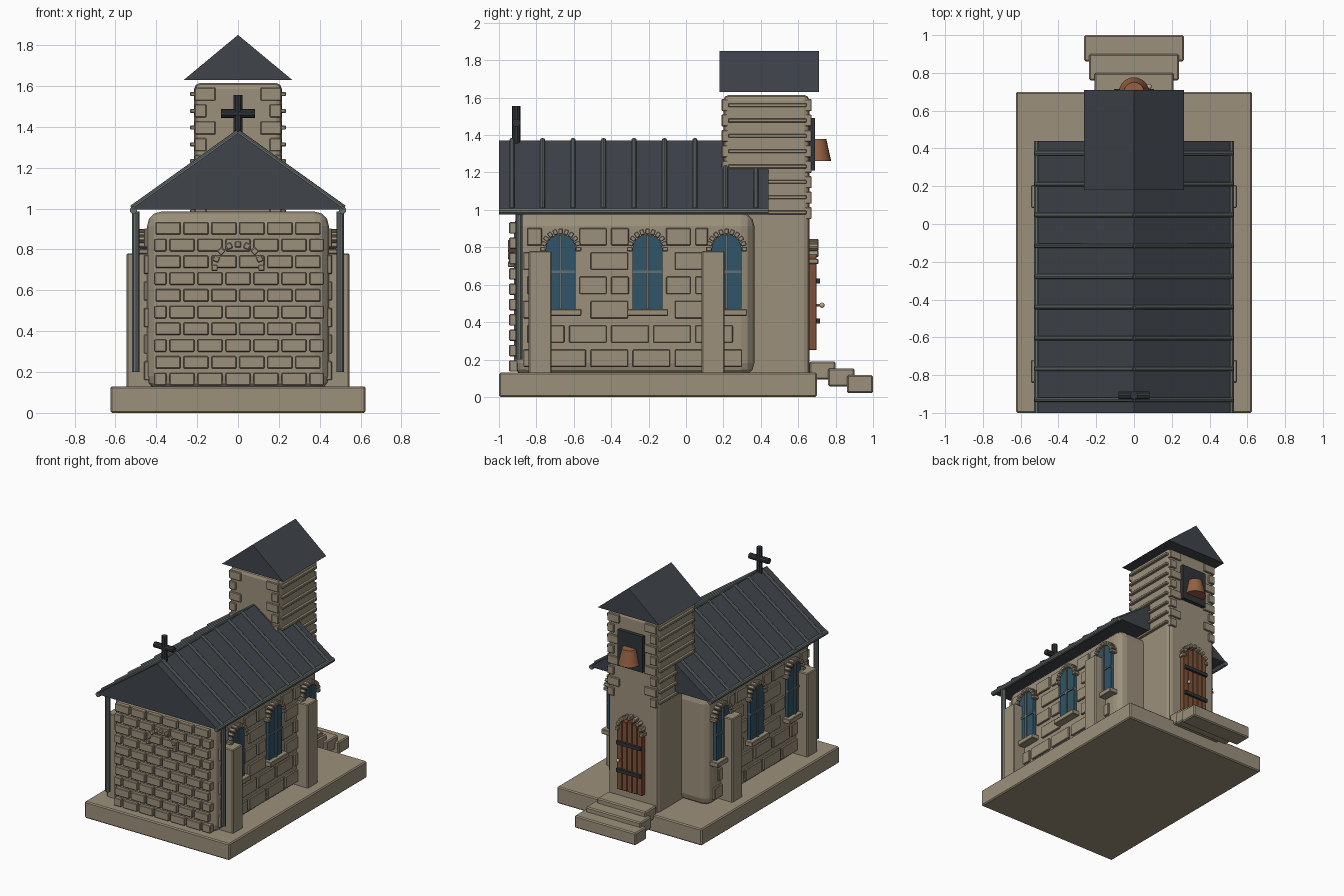
import bpy, bmesh, math
from mathutils import Matrix, Vector

cube = bpy.data.objects.get("Cube")
if cube:
    bpy.data.objects.remove(cube, do_unlink=True)


def material(name, rgb):
    m = bpy.data.materials.new(name)
    m.use_nodes = True
    m.diffuse_color = (*rgb, 1)
    m.node_tree.nodes["Principled BSDF"].inputs["Base Color"].default_value = (*rgb, 1)
    return m


STONE = material("stone", (0.33, 0.28, 0.2))
SLATE = material("slate", (0.05, 0.058, 0.07))
METAL = material("metal", (0.13, 0.16, 0.155))
IRON = material("iron", (0.03, 0.035, 0.04))
GLASS = material("glass", (0.03, 0.09, 0.14))
WOOD = material("wood", (0.21, 0.085, 0.04))
COPPER = material("copper", (0.3, 0.12, 0.055))
BRASS = material("brass", (0.5, 0.42, 0.25))


class Part:
    """Collects solids into one mesh object."""

    def __init__(self, name, mat):
        self.name, self.mat, self.bm = name, mat, bmesh.new()

    def box(self, x, y, z, turn=Matrix()):
        lo, hi = Vector((x[0], y[0], z[0])), Vector((x[1], y[1], z[1]))
        size = Matrix.Diagonal((*(hi - lo), 1))
        bmesh.ops.create_cube(self.bm, size=1, matrix=turn @ Matrix.Translation((lo + hi) / 2) @ size)
        return self

    def rod(self, a, b, r, r2=None, sides=10):
        a, b = Vector(a), Vector(b)
        turn = (b - a).to_track_quat('Z', 'Y').to_matrix().to_4x4()
        bmesh.ops.create_cone(self.bm, cap_ends=True, segments=sides, radius1=r,
                              radius2=r if r2 is None else r2, depth=(b - a).length,
                              matrix=Matrix.Translation((a + b) / 2) @ turn)
        return self

    def extrude(self, points, offset):
        face = self.bm.faces.new([self.bm.verts.new(p) for p in points])
        made = bmesh.ops.extrude_face_region(self.bm, geom=[face], use_keep_orig=True)
        verts = [v for v in made["geom"] if isinstance(v, bmesh.types.BMVert)]
        bmesh.ops.translate(self.bm, vec=offset, verts=verts)
        return self

    def done(self, bevel=0, segments=1, smooth=False):
        bmesh.ops.recalc_face_normals(self.bm, faces=self.bm.faces)
        mesh = bpy.data.meshes.new(self.name)
        self.bm.to_mesh(mesh)
        self.bm.free()
        mesh.materials.append(self.mat)
        ob = bpy.data.objects.new(self.name, mesh)
        bpy.context.collection.objects.link(ob)
        if bevel:
            mod = ob.modifiers.new("bevel", 'BEVEL')
            mod.width, mod.segments = bevel, segments
        if smooth:
            bpy.ops.object.select_all(action='DESELECT')
            ob.select_set(True)
            bpy.context.view_layer.objects.active = ob
            bpy.ops.object.shade_smooth_by_angle()
        return ob


def span(centre, half):
    return (centre - half, centre + half)


def side(s, a, b):
    """Range of x from a to b on side s."""
    return tuple(sorted((s * a, s * b)))


def arch_stones(part, place, radius, depth, count=9):
    """Ring of stones in the local xz plane, sticking out along local y."""
    for i in range(count):
        turn = Matrix.Rotation(math.pi * (i / (count - 1) - 0.5), 4, 'Y')
        part.box(span(0, radius * 0.15), depth, (radius, radius + 0.03), place @ turn)


# Plinth and steps
Part("plinth", STONE).box((-0.625, 0.625), (-1, 0.7), (0, 0.13)).done(0.008)
steps = Part("steps", STONE)
for i in range(3):
    steps.box(span(0, 0.21 + 0.027 * i), span(0.73 + 0.1 * i, 0.07), span(0.142 - 0.037 * i, 0.048))
steps.done(0.008)

# Nave and tower walls
Part("nave_walls", STONE).box((-0.445, 0.445), (-0.92, 0.365), (0.11, 0.985)).done(0.07, 3)
Part("tower_walls", STONE).box((-0.215, 0.215), (0.2, 0.66), (0.1, 1.615)).done(0.03, 2)

# Brick courses on the gable wall
bricks = Part("gable_bricks", STONE)
for row in range(10):
    z = 0.135 + 0.082 * row
    for i in range(-4, 5):
        x = 0.137 * i + (0.068 if row % 2 else 0)
        lo, hi = max(x - 0.061, -0.41), min(x + 0.061, 0.42)
        if hi - lo > 0.04:
            bricks.box((lo, hi), (-0.945, -0.9), (z, z + 0.061))
arch_stones(bricks, Matrix.Translation((0, 0, 0.71)), 0.1, (-0.953, -0.9))
bricks.done(0.004)

# Long stones on the side walls, left out around the windows
WINDOWS = (-0.67, -0.206, 0.217)
stones = Part("side_stones", STONE)
for s in (-1, 1):
    for row in range(6):
        z = 0.16 + 0.13 * row
        for i in range(7):
            y = -0.86 + 0.225 * i + (0.11 if row % 2 else 0)
            pieces = [(max(y - 0.1, -0.87), min(y + 0.1, 0.3))]
            if z > 0.3:
                for w in WINDOWS:
                    cut = []
                    for lo, hi in pieces:
                        if hi < w - 0.1 or lo > w + 0.1:
                            cut.append((lo, hi))
                        else:
                            cut += [(lo, w - 0.1), (w + 0.1, hi)]
                    pieces = cut
            for lo, hi in pieces:
                if hi - lo > 0.05:
                    stones.box(side(s, 0.42, 0.46), (lo, hi), (z, z + 0.093))
stones.done(0.004)

# Tower corner stones and thin side bands
quoins = Part("tower_quoins", STONE)
for s in (-1, 1):
    for i in range(8):
        quoins.box(side(s, 0.2, 0.235), (0.225, 0.645), span(1.56 - 0.082 * i, 0.01))
    for i in range(4):
        for y in ((0.19, 0.23), (0.63, 0.672)):
            quoins.box(side(s, 0.11, 0.212), y, span(1.56 - 0.165 * i, 0.032))
            quoins.box(side(s, 0.155, 0.212), y, span(1.478 - 0.165 * i, 0.032))
quoins.done(0.004)

# Buttresses
buttress = Part("buttresses", STONE)
for s in (-1, 1):
    for y in (-0.78, 0.145):
        buttress.box(side(s, 0.42, 0.545), span(y, 0.061), (0.12, 0.78))
buttress.done(0.006)

# Arched windows with bars, sills and arch stones
glass = Part("window_glass", GLASS)
bars = Part("window_bars", METAL)
trim = Part("window_trim", STONE)
for s in (-1, 1):
    for w in WINDOWS:
        arc = [(w + 0.08 * math.cos(math.pi * k / 12), 0.79 + 0.08 * math.sin(math.pi * k / 12))
               for k in range(13)]
        outline = [(w - 0.08, 0.465), (w + 0.08, 0.465)] + arc
        glass.extrude([(s * 0.42, y, z) for y, z in outline], (s * 0.05, 0, 0))
        bars.box(side(s, 0.45, 0.48), span(w, 0.008), (0.465, 0.865))
        bars.box(side(s, 0.45, 0.478), span(w, 0.08), span(0.67, 0.007))
        trim.box(side(s, 0.42, 0.505), span(w, 0.11), (0.433, 0.47))
        place = Matrix.Translation((0, w, 0.79)) @ Matrix.Rotation(-s * math.pi / 2, 4, 'Z')
        arch_stones(trim, place, 0.08, (0.42, 0.488), 11)
glass.done()
bars.done()
trim.done(0.004)


# Gabled roofs
def roof(name, half, y, z):
    outline = [(-half, y[0], z[0]), (half, y[0], z[0]), (0, y[0], z[1])]
    Part(name, SLATE).extrude(outline, (0, y[1] - y[0], 0)).done()


roof("nave_roof", 0.525, (-1, 0.44), (0.995, 1.37))
roof("tower_roof", 0.265, (0.18, 0.71), (1.63, 1.85))

# Roof seams, gutters and downpipes
seams = Part("roof_seams", METAL)
pipes = Part("gutters_and_downpipes", METAL)
for s in (-1, 1):
    for i in range(9):
        y = -0.93 + 0.163 * i
        seams.rod((0, y, 1.374), (s * 0.52, y, 1.003), 0.013)
    pipes.rod((s * 0.512, -1, 0.992), (s * 0.512, 0.44, 0.992), 0.018)
    pipes.rod((s * 0.5, -0.892, 0.2), (s * 0.5, -0.892, 0.985), 0.019)
seams.done(smooth=True)
pipes.done(smooth=True)

# Roof cross
cross = Part("roof_cross", IRON)
cross.rod((0, -0.907, 1.35), (0, -0.907, 1.555), 0.022)
cross.rod((-0.083, -0.907, 1.465), (0.083, -0.907, 1.465), 0.022)
cross.done(smooth=True)

# Bell and its dark opening
Part("bell_opening", IRON).box((-0.108, 0.108), (0.64, 0.69), (1.21, 1.49)).done()
bell = Part("bell", COPPER)
bell.rod((0, 0.697, 1.26), (0, 0.697, 1.28), 0.08, 0.075, 20)
bell.rod((0, 0.697, 1.28), (0, 0.697, 1.38), 0.075, 0.053, 20)
bell.done(smooth=True)

# Door with planks, straps, knob and arch
door = Part("door_planks", WOOD)
for i in range(5):
    x = 0.044 * (i - 2)
    door.box(span(x, 0.0205), (0.64, 0.698), (0.25, 0.8 - 0.012 * abs(i - 2)))
door.done(0.003)
straps = Part("door_straps", IRON)
for z in (0.405, 0.62):
    straps.box(span(0, 0.105), (0.66, 0.716), span(z, 0.013))
straps.done()
knob = Part("door_knob", BRASS)
knob.rod((0.08, 0.69, 0.49), (0.08, 0.72, 0.49), 0.006)
bmesh.ops.create_uvsphere(knob.bm, u_segments=12, v_segments=8, radius=0.014,
                          matrix=Matrix.Translation((0.08, 0.727, 0.49)))
knob.done(smooth=True)
door_arch = Part("door_arch", STONE)
arch_stones(door_arch, Matrix.Translation((0, 0, 0.725)), 0.09, (0.64, 0.708))
door_arch.done(0.004)
